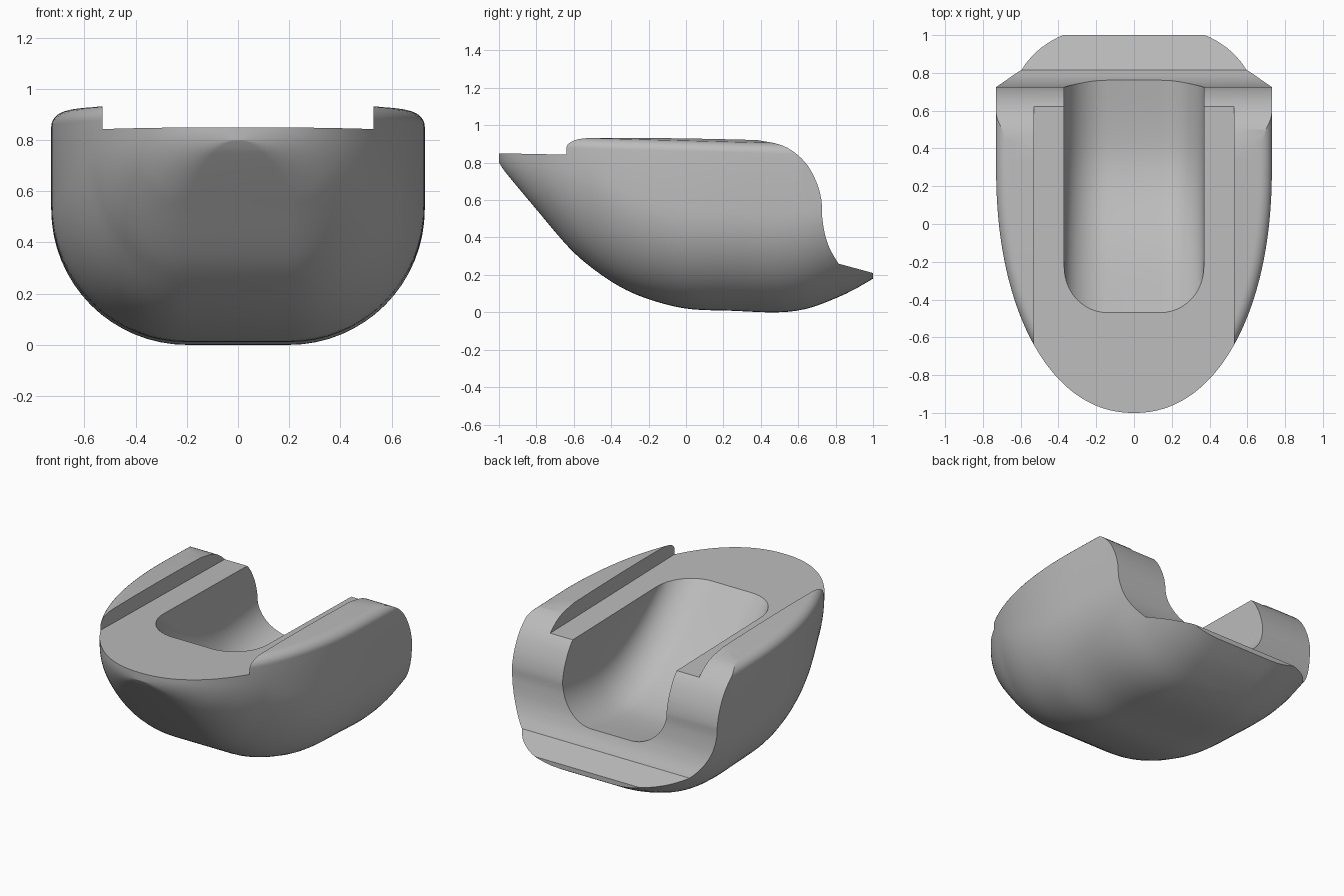
import bpy, bmesh, math

if "Cube" in bpy.data.objects:
    bpy.data.objects.remove(bpy.data.objects["Cube"], do_unlink=True)

grey = bpy.data.materials.new("plain grey")
grey.use_nodes = True
grey.diffuse_color = (0.5, 0.5, 0.5, 1)
grey.node_tree.nodes["Principled BSDF"].inputs["Base Color"].default_value = (0.5, 0.5, 0.5, 1)


def curve(points, y):
    """Smooth value at y through a few (y, z) points."""
    def slope(i):
        a, b = points[max(i - 1, 0)], points[min(i + 1, len(points) - 1)]
        return (b[1] - a[1]) / (b[0] - a[0])
    i = 0
    while i < len(points) - 2 and y > points[i + 1][0]:
        i += 1
    (y0, z0), (y1, z1) = points[i], points[i + 1]
    d = y1 - y0
    t = (y - y0) / d
    if t < 0 or t > 1:
        return z0 + slope(0) * (y - y0) if t < 0 else z1 + slope(i + 1) * (y - y1)
    return (z0 * (1 + 2 * t) * (1 - t) ** 2 + slope(i) * d * t * (1 - t) ** 2
            + z1 * t * t * (3 - 2 * t) + slope(i + 1) * d * t * t * (t - 1))


def loft(name, rings):
    """Solid through closed rings that have equal point counts."""
    bm = bmesh.new()
    rows = [[bm.verts.new(p) for p in ring] for ring in rings]
    for a, b in zip(rows, rows[1:]):
        for i in range(len(a)):
            j = (i + 1) % len(a)
            bm.faces.new((a[i], a[j], b[j], b[i]))
    bm.faces.new(rows[0])
    bm.faces.new(rows[-1])
    bmesh.ops.recalc_face_normals(bm, faces=bm.faces)
    mesh = bpy.data.meshes.new(name)
    bm.to_mesh(mesh)
    bm.free()
    mesh.materials.append(grey)
    obj = bpy.data.objects.new(name, mesh)
    bpy.context.collection.objects.link(obj)
    return obj


def mirrored(half, y):
    """Ring across x from its right half, listed bottom to top."""
    return [(x, y, z) for x, z in half] + [(-x, y, z) for x, z in reversed(half)]


def quarter(flat, side, low, height, steps=16):
    """Rounded lower corner from the flat bottom to the vertical side."""
    angles = [math.pi / 2 * i / steps for i in range(steps + 1)]
    return [(flat + (side - flat) * math.sin(a), low + height * (1 - math.cos(a))) for a in angles]


# Hull: U-shaped sections that narrow and rise towards the nose
keel = [(-1, .8), (-.97, .755), (-.8, .55), (-.62, .34), (-.5, .235), (-.35, .135), (-.2, .07),
        (0, .02), (.25, .008), (.5, .0), (.65, .02), (.8, .075), (.9, .122), (1, .18)]


def hull_ring(y):
    u = max(0, (.3 - y) / 1.3)
    w = .73 * (1 - u ** 2.15) ** (1 / 2.15)
    low = curve(keel, y)
    top = .945 - .026 * (y + .55)
    r = min(.07, .4 * w)
    half = quarter(min(.2, .5 * w), w, low, min(.53, .9 * (.845 - low)))
    for i in range(9):
        a = math.pi / 2 * i / 8
        half.append((w - r * (1 - math.cos(a)), top - .07 + .058 * math.sin(a)))
    half.append((w - min(.2, .7 * w), top))
    return mirrored(half, y)


COUNT = 64
hull = loft("hull", [hull_ring(-.9995 + 2.02 * (i / COUNT) ** 1.8) for i in range(COUNT + 1)])


# Back cutter: rounded shoulder, hollow neck and sloping tail shelf
back = [(.38, .921), (.5, .897), (.58, .855), (.65, .785), (.7, .69), (.724, .6), (.727, .52),
        (.742, .42), (.77, .338), (.815, .26)]
heel = []
for i in range(len(back) * 4 - 3):
    s = i / 4
    heel.append((curve([(k, p[0]) for k, p in enumerate(back)], s),
                 curve([(k, p[1]) for k, p in enumerate(back)], s)))
outline = [(.3, 1.3), (.3, .926)] + heel + [(1, .21), (1, -.2), (1.3, -.2), (1.3, 1.3)]
back_cutter = loft("back_cutter", [[(x, y, z) for y, z in outline] for x in (-1, 1)])


# Deck cutter: straight channel between the two raised side rails
def deck_ring(y):
    z = .83 - .02 * y
    return mirrored([(.53, z), (.53, 1.3)], y)


deck_cutter = loft("deck_cutter", [deck_ring(-1.2), deck_ring(1.2)])

# Slot cutter: rounded trough that ramps down towards the back
floor = [(-.65, 1.02), (-.47, .84), (-.2, .585), (0, .44), (.2, .35), (.4, .32), (.77, .36), (1.1, .42)]


def slot_ring(y):
    half = quarter(.14, .37, curve(floor, y), .23, 12)
    return mirrored(half + [(.37, 1.6)], y)


slot_cutter = loft("slot_cutter", [slot_ring(-.65 + 1.75 * i / 48) for i in range(49)])

# Carve the hull
bpy.context.view_layer.objects.active = hull
hull.select_set(True)
for cutter in (back_cutter, deck_cutter, slot_cutter):
    mod = hull.modifiers.new(cutter.name, "BOOLEAN")
    mod.operation = "DIFFERENCE"
    mod.solver = "EXACT"
    mod.object = cutter
    bpy.ops.object.modifier_apply(modifier=mod.name)
    bpy.data.objects.remove(cutter, do_unlink=True)

bpy.ops.object.shade_smooth_by_angle(angle=math.radians(30))
